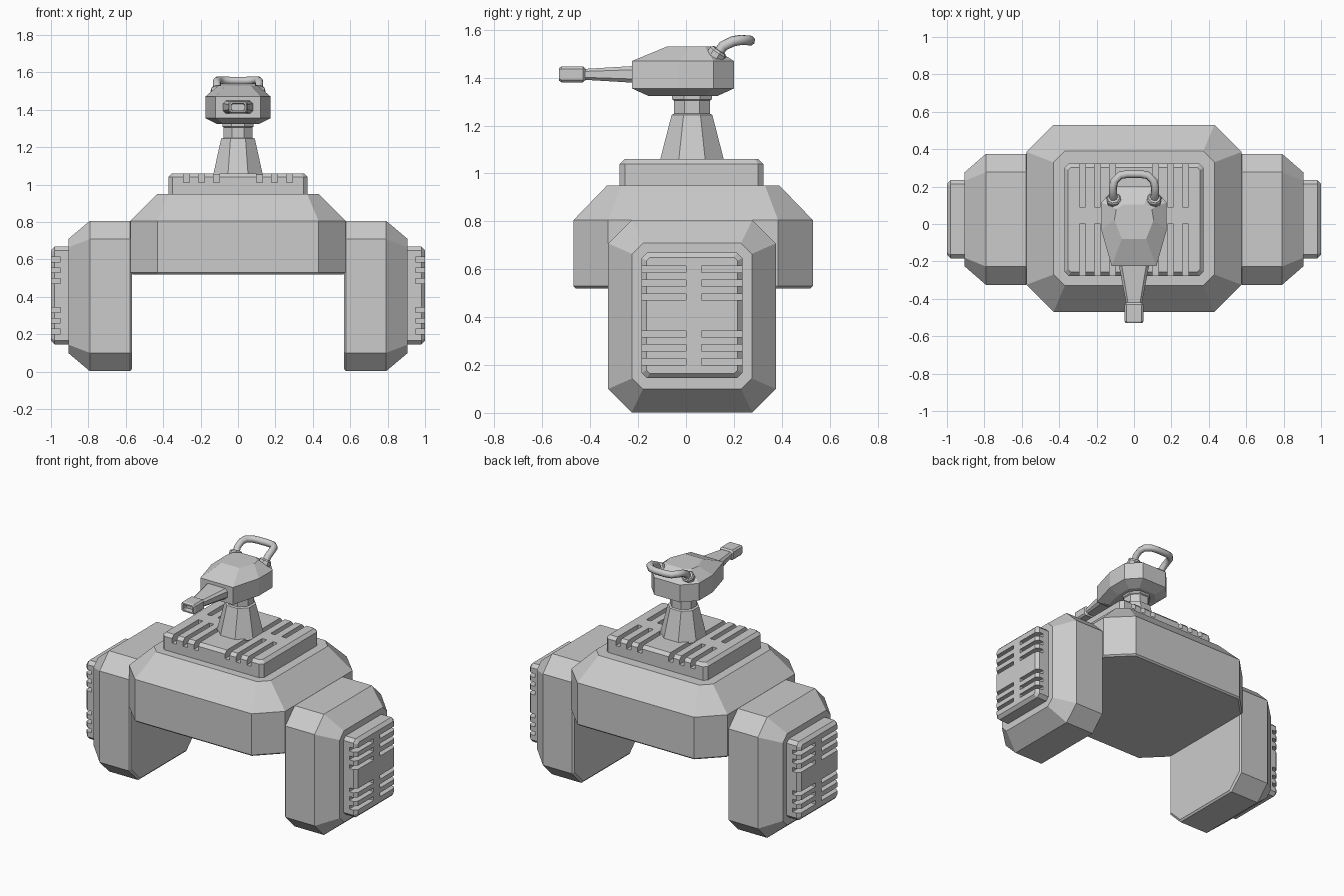
import bpy, bmesh, math
from mathutils import Matrix, Vector

if "Cube" in bpy.data.objects:
    bpy.data.objects.remove(bpy.data.objects["Cube"])

CY = 0.025  # shared centre of the hull parts along y


def octo(hx, hy, c):
    """Rectangle of half sizes hx, hy with corners cut by c."""
    return [(hx, -hy + c), (hx, hy - c), (hx - c, hy), (-hx + c, hy),
            (-hx, hy - c), (-hx, -hy + c), (-hx + c, -hy), (hx - c, -hy)]


def finish(name, bm):
    bmesh.ops.recalc_face_normals(bm, faces=bm.faces)
    me = bpy.data.meshes.new(name)
    bm.to_mesh(me)
    bm.free()
    ob = bpy.data.objects.new(name, me)
    bpy.context.collection.objects.link(ob)
    return ob


def loft(name, rings, mat=Matrix()):
    """Skin a list of (outline, height) rings and cap both ends."""
    bm = bmesh.new()
    rows = [[bm.verts.new(mat @ Vector((x, y, z))) for x, y in pts] for pts, z in rings]
    for a, b in zip(rows, rows[1:]):
        n = len(a)
        for i in range(n):
            bm.faces.new((a[i], a[(i + 1) % n], b[(i + 1) % n], b[i]))
    bm.faces.new(rows[0])
    bm.faces.new(rows[-1])
    return finish(name, bm)


def vent_panel(name, hx, hy, h, slots, width, lo, hi, mat):
    """Bevelled slab with rows of slots running out through both y edges."""
    panel = loft(name, [(octo(hx, hy, .022), -.01), (octo(hx, hy, .022), h - .02),
                        (octo(hx - .02, hy - .02, .014), h)], mat)
    bm = bmesh.new()
    for x in slots:
        for s in (-x, x):
            for y0, y1 in ((-hy - .05, lo), (hi, hy + .05)):
                m = Matrix.Translation((s, (y0 + y1) / 2, h)) @ Matrix.Diagonal((width, y1 - y0, .1, 1))
                bmesh.ops.create_cube(bm, size=1, matrix=mat @ m)
    cutter = finish(name + "_cutter", bm)
    cutter.hide_render = True
    cutter.hide_viewport = True
    mod = panel.modifiers.new("slots", 'BOOLEAN')
    mod.object = cutter
    mod.operation = 'DIFFERENCE'
    mod.solver = 'EXACT'


def side_frame(s, x, z):
    """Local z points outward along s*x."""
    return Matrix.Translation((s * x, CY, z)) @ Matrix.Rotation(s * math.pi / 2, 4, 'Y')


# Main hull
loft("hull", [(octo(.565, .49, .14), .52), (octo(.575, .50, .145), .53),
              (octo(.575, .50, .145), .805), (octo(.43, .36, .06), .95)],
     Matrix.Translation((0, .03, 0)))

# Top vent panel
vent_panel("top_vent", .372, .30, .11, (.115, .195, .275), .033, -.023, .067,
           Matrix.Translation((0, CY - .002, .95)))

# Legs with outer vent panels
for s, side in ((1, "right"), (-1, "left")):
    loft(side + "_leg", [(octo(.39, .34, .095), 0), (octo(.402, .35, .098), .01),
                         (octo(.402, .35, .098), .225), (octo(.305, .25, .045), .34)],
         side_frame(s, .567, .404))
    vent_panel(side + "_vent", .262, .21, .093, (.077, .135, .193), .026, -.025, .04,
               side_frame(s, .907, .407))

# Neck pedestal
loft("neck", [(octo(rx, ry, ry * .586), z) for rx, ry, z in
              ((.133, .135, 1.05), (.09, .085, 1.245), (.077, .075, 1.25),
               (.077, .075, 1.305), (.084, .083, 1.31), (.084, .083, 1.335))],
     Matrix.Translation((0, CY, 0)))


# Turret head, outline given for the right half
def sym(half):
    return half + [(-x, y) for x, y in reversed(half)]


wide = sym([(.12, -.225), (.175, -.03), (.175, .115), (.095, .2)])
loft("turret_head", [(sym([(.08, -.155), (.11, -.02), (.11, .08), (.065, .13)]), 1.323),
                     (wide, 1.355), (wide, 1.47),
                     (sym([(.065, -.08), (.105, .02), (.095, .08), (.055, .105)]), 1.53)])

# Barrel and hollow muzzle, lofted toward the front
front = Matrix.Translation((0, 0, 1.414)) @ Matrix.Rotation(math.pi / 2, 4, 'X')
loft("barrel", [(octo(.085, .036, .016), .2), (octo(.04, .022, .01), .435)], front)
loft("muzzle", [(octo(.04, .024, .01), .42), (octo(.05, .033, .01), .43),
                (octo(.05, .033, .01), .52), (octo(.044, .027, .008), .53),
                (octo(.036, .019, .006), .53), (octo(.034, .017, .006), .495)], front)

# Hose loop at the back of the head
half = [(.105, .125, 1.49), (.113, .155, 1.532), (.113, .195, 1.552), (.105, .23, 1.558),
        (.075, .26, 1.556), (.035, .267, 1.555)]
path = half + [(-x, y, z) for x, y, z in reversed(half)]
cu = bpy.data.curves.new("hose", 'CURVE')
cu.dimensions = '3D'
cu.bevel_depth = .022
cu.bevel_resolution = 2
cu.use_fill_caps = True
sp = cu.splines.new('POLY')
sp.points.add(len(path) - 1)
for p, co in zip(sp.points, path):
    p.co = (*co, 1)
hose = bpy.data.objects.new("hose", cu)
bpy.context.collection.objects.link(hose)

# Hose collars
for s, side in ((1, "right"), (-1, "left")):
    axis = Vector((s * .1, .55, .8))
    m = Matrix.Translation((s * .107, .127, 1.497)) @ axis.to_track_quat('Z', 'Y').to_matrix().to_4x4()
    loft(side + "_hose_collar", [(octo(r, r, r * .586), z) for r, z in
                                 ((.037, -.04), (.037, .012), (.03, .022))], m)
